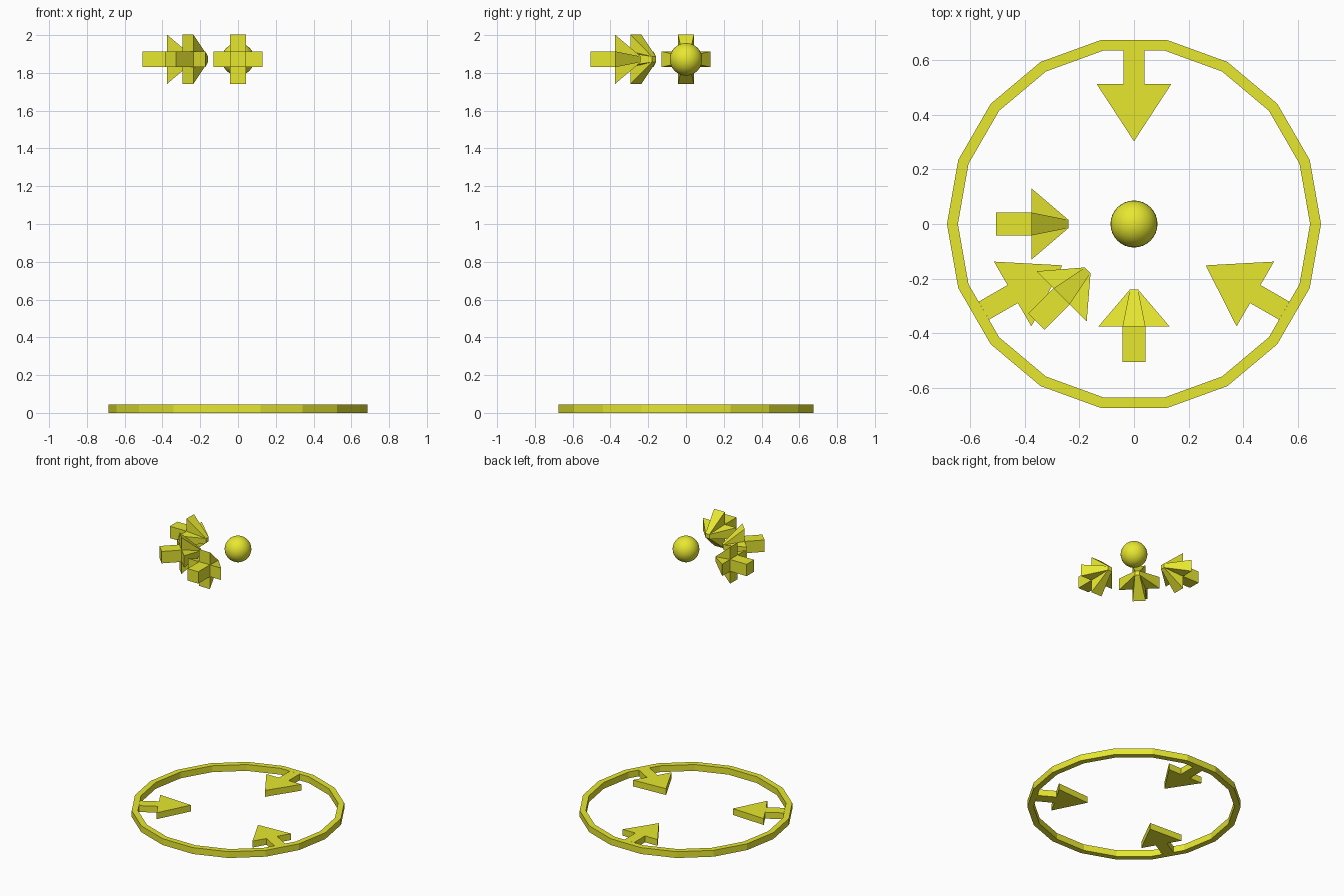
import bpy, bmesh, math
from mathutils import Matrix, Vector

if "Cube" in bpy.data.objects:
    bpy.data.objects.remove(bpy.data.objects["Cube"])

mat = bpy.data.materials.new("yellow")
mat.diffuse_color = (0.8, 0.8, 0.03, 1)
mat.use_nodes = True
mat.node_tree.nodes["Principled BSDF"].inputs["Base Color"].default_value = mat.diffuse_color
RING_H, FLOAT_Z = 0.045, 1.872


def finish(bm, name, loc=(0, 0, 0), rot=0):
    bmesh.ops.recalc_face_normals(bm, faces=bm.faces)
    me = bpy.data.meshes.new(name)
    bm.to_mesh(me)
    bm.free()
    me.materials.append(mat)
    ob = bpy.data.objects.new(name, me)
    ob.location = loc
    ob.rotation_euler.z = rot
    bpy.context.collection.objects.link(ob)
    return ob


# Flat 18-sided ring on the ground
def ground_ring(outer=0.685, inner=0.645, n=18):
    bm = bmesh.new()
    profile = [(inner, 0), (outer, 0), (outer, RING_H), (inner, RING_H)]
    loops = []
    for i in range(n):
        a = math.tau * i / n
        loops.append([bm.verts.new((r * math.cos(a), r * math.sin(a), z)) for r, z in profile])
    for i in range(n):
        p, q = loops[i], loops[(i + 1) % n]
        for k in range(4):
            m = (k + 1) % 4
            bm.faces.new((p[k], p[m], q[m], q[k]))
    finish(bm, "ground_ring")


# Flat arrow lying on +x, pointing to the centre
def ground_arrow(name, angle):
    bm = bmesh.new()
    half = [(0.635, 0.038), (0.513, 0.038), (0.513, 0.137)]
    pts = half + [(0.303, 0)] + [(x, -y) for x, y in reversed(half)]
    face = bm.faces.new([bm.verts.new((x, y, 0)) for x, y in pts])
    ext = bmesh.ops.extrude_face_region(bm, geom=[face])
    top = [v for v in ext["geom"] if isinstance(v, bmesh.types.BMVert)]
    bmesh.ops.translate(bm, verts=top, vec=(0, 0, RING_H))
    finish(bm, name, rot=angle)


# Solid arrow on +x pointing to the centre, with a four-finned head
def floating_arrow(name, angle, w=0.042, fin=0.13, tip=0.015):
    bm = bmesh.new()

    def square(x, s):
        return [bm.verts.new((x, y * s, z * s)) for y, z in ((1, -1), (1, 1), (-1, 1), (-1, -1))]

    end, neck, point = square(0.505, w), square(0.375, w), square(0.24, tip)
    bm.faces.new(end)
    bm.faces.new(point)
    for k in range(4):
        m = (k + 1) % 4
        bm.faces.new((end[k], end[m], neck[m], neck[k]))
        turn = Matrix.Rotation(k * math.pi / 2, 3, 'X')
        f0, f1 = [bm.verts.new(turn @ Vector((0.375, fin, s * w))) for s in (-1, 1)]
        bm.faces.new((neck[k], neck[m], f1, f0))
        bm.faces.new((f0, f1, point[m], point[k]))
        bm.faces.new((neck[k], f0, point[k]))
        bm.faces.new((neck[m], f1, point[m]))
    finish(bm, name, loc=(0, 0, FLOAT_Z), rot=angle)


ground_ring()
for i, deg in enumerate((90, 210, 330)):
    ground_arrow(f"ground_arrow_{i + 1}", math.radians(deg))
for i, deg in enumerate((180, 225, 270)):
    floating_arrow(f"floating_arrow_{i + 1}", math.radians(deg))

# Floating smooth ball
bm = bmesh.new()
bmesh.ops.create_uvsphere(bm, u_segments=32, v_segments=16, radius=0.086)
for f in bm.faces:
    f.smooth = True
finish(bm, "centre_ball", loc=(0, 0, FLOAT_Z))
